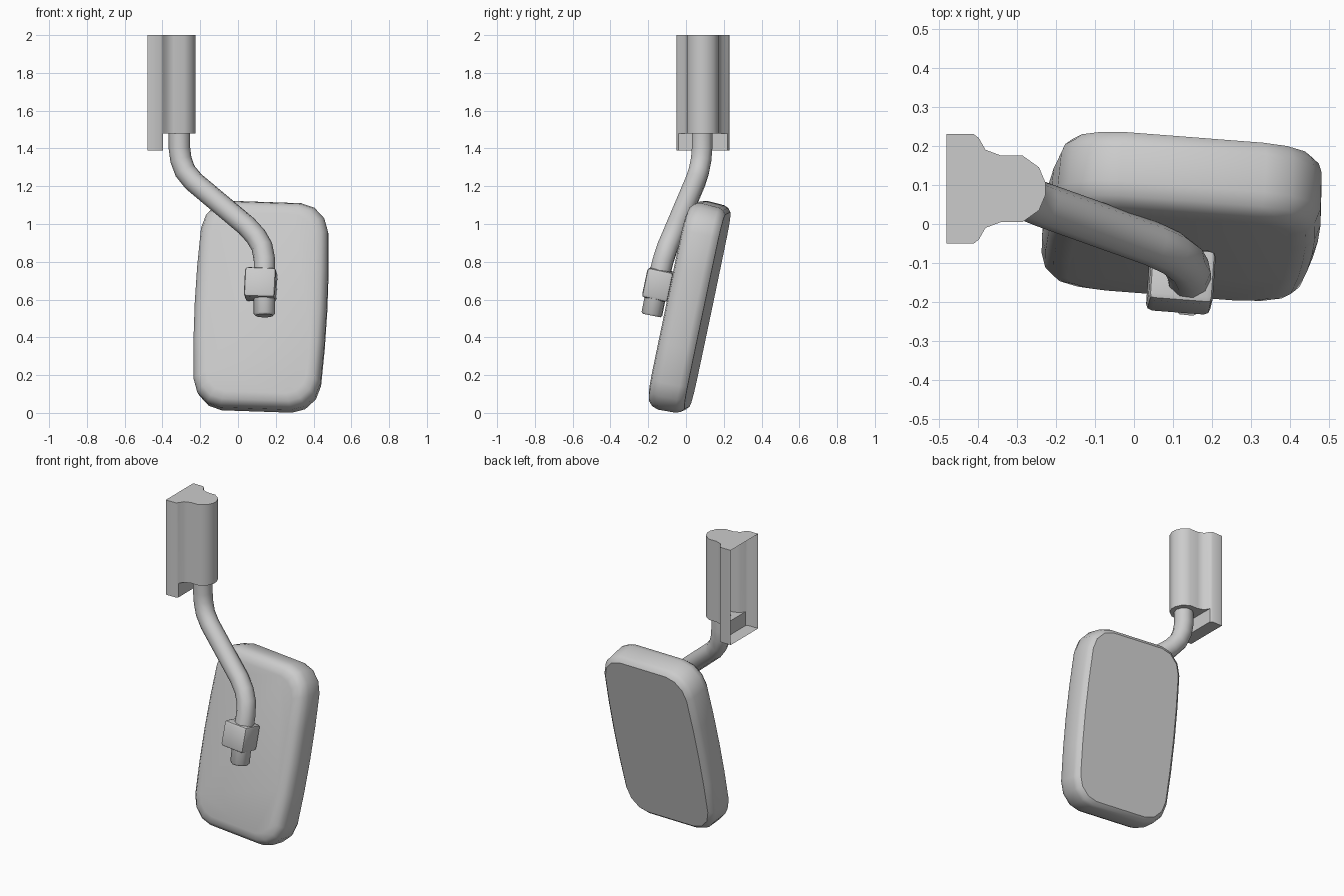
import bpy, bmesh
from math import radians, sin, cos, pi
from mathutils import Matrix

if "Cube" in bpy.data.objects:
    bpy.data.objects.remove(bpy.data.objects["Cube"])

TILT = (Matrix.Rotation(radians(-4), 4, 'Z') @ Matrix.Rotation(radians(-12), 4, 'X')
        @ Matrix.Rotation(radians(2), 4, 'Y'))


def smooth(ob, angle):
    bpy.ops.object.select_all(action='DESELECT')
    ob.select_set(True)
    bpy.context.view_layer.objects.active = ob
    bpy.ops.object.shade_smooth_by_angle(angle=radians(angle))


def finish(bm, name, matrix=None, angle=35):
    bmesh.ops.remove_doubles(bm, verts=bm.verts, dist=1e-5)
    bmesh.ops.recalc_face_normals(bm, faces=bm.faces)
    me = bpy.data.meshes.new(name)
    bm.to_mesh(me)
    bm.free()
    ob = bpy.data.objects.new(name, me)
    bpy.context.collection.objects.link(ob)
    if matrix:
        ob.matrix_world = matrix
    smooth(ob, angle)


def face(bm, pts):
    bm.faces.new([bm.verts.new(p) for p in pts])


def walls(bm, pts, z0, z1):
    for (ax, ay), (bx, by) in zip(pts, pts[1:]):
        face(bm, [(ax, ay, z0), (bx, by, z0), (bx, by, z1), (ax, ay, z1)])


def cap(bm, pts, z):
    face(bm, [(x, y, z) for x, y in pts])


# Wall bracket: hollow shell, open at the back, with a longer rear flange
half = [(-.48, .14), (-.41, .14), (-.397, .13), (-.38, .10), (-.34, .085),
        (-.285, .085), (-.243, .055), (-.226, .015)]
mid_y = .09
profile = ([(x, mid_y + d) for x, d in half] +
           [(x, mid_y - d) for x, d in reversed(half)])
flange = profile[:3] + profile[-3:]
bm = bmesh.new()
walls(bm, profile, 1.48, 2)
cap(bm, profile, 2)
cap(bm, profile[2:-2], 1.48)
walls(bm, flange, 1.39, 1.48)
cap(bm, flange, 1.39)
finish(bm, "bracket", angle=50)

# Bent support arm, running on through the clamp
path = [(-.31, .085, 1.485), (-.31, .085, 1.40), (-.302, .08, 1.34), (-.28, .068, 1.28),
        (-.235, .05, 1.225), (.045, -.05, .99), (.095, -.073, .935), (.127, -.097, .88),
        (.14, -.12, .81), (.14, -.138, .74), (.14, -.18, .525), (.14, -.182, .515)]
cu = bpy.data.curves.new("arm", 'CURVE')
cu.dimensions = '3D'
cu.bevel_depth = .057
cu.bevel_resolution = 3
cu.use_fill_caps = True
sp = cu.splines.new('POLY')
sp.points.add(len(path) - 1)
for p, co in zip(sp.points, path):
    p.co = (*co, 1)
sp.points[-1].radius = .85
arm = bpy.data.objects.new("arm", cu)
bpy.context.collection.objects.link(arm)
bpy.context.view_layer.objects.active = arm
arm.select_set(True)
bpy.ops.object.convert(target='MESH')
smooth(bpy.context.object, 40)

# Clamp block joining arm and mirror
bm = bmesh.new()
bmesh.ops.create_cube(bm, size=1)
bmesh.ops.scale(bm, vec=(.165, .14, .16), verts=bm.verts)
bmesh.ops.bevel(bm, geom=bm.edges[:], offset=.016, segments=2, affect='EDGES', profile=.5)
finish(bm, "clamp", Matrix.Translation((.12, -.145, .68)) @ TILT)


# Mirror housing: stacked rounded rectangles with slightly bulging sides
W, H = .351, .561


def outline(inset, y):
    w, h, r = W - inset, H - inset, .15 - inset * .6
    pts = []
    for i, (sx, sz) in enumerate([(1, 1), (-1, 1), (-1, -1), (1, -1)]):
        for k in range(4):  # corner arc
            a = (i + k / 3) * pi / 2
            pts.append((sx * (w - r) + r * cos(a), sz * (h - r) + r * sin(a)))
        if sx * sz < 0:  # extra points along the long sides
            pts += [(sx * w, sz * f * (h - r)) for f in (.5, 0, -.5)]
    return [(x * (1 - .07 * (z / H) ** 2), y, z * (1 - .01 * (x / W) ** 2)) for x, z in pts]


layers = [(.075, -.102), (.035, -.093), (.012, -.071), (0, -.035),
          (.004, .06), (.013, .083), (.033, .1)]
bm = bmesh.new()
rings = [[bm.verts.new(p) for p in outline(i, y)] for i, y in layers]
for a, b in zip(rings, rings[1:]):
    for j in range(len(a)):
        k = (j + 1) % len(a)
        bm.faces.new([a[j], a[k], b[k], b[j]])
bm.faces.new(rings[0])
bm.faces.new(rings[-1])
finish(bm, "mirror_housing", Matrix.Translation((.123, .016, .5625)) @ TILT)
